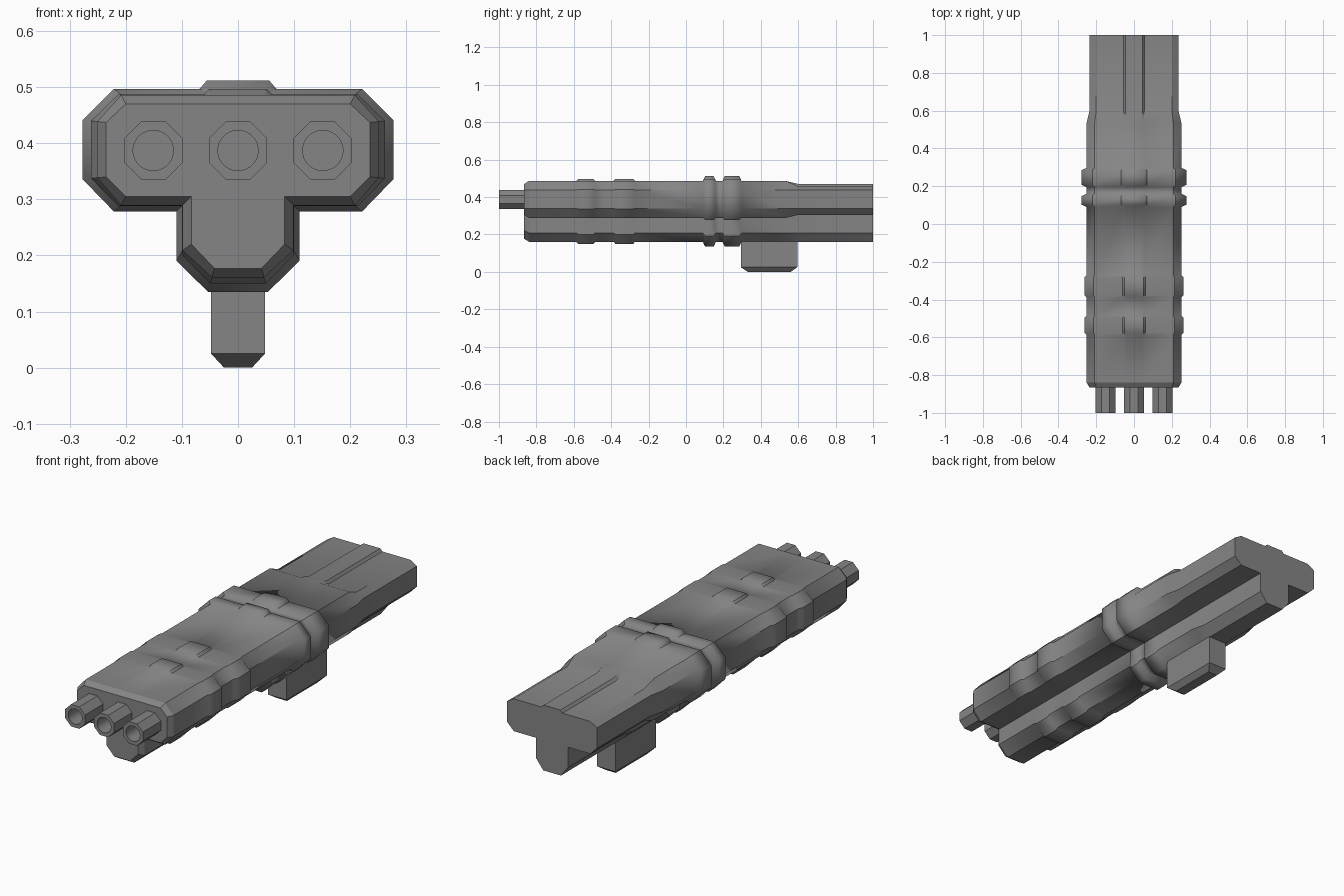
import bpy, bmesh, math

if "Cube" in bpy.data.objects:
    bpy.data.objects.remove(bpy.data.objects["Cube"])

# Dark grey paint shared by all parts
paint = bpy.data.materials.new("dark_grey")
paint.diffuse_color = (.235, .235, .235, 1)
paint.use_nodes = True
paint.node_tree.nodes["Principled BSDF"].inputs["Base Color"].default_value = paint.diffuse_color


def finish(name, bm, blend=False):
    bmesh.ops.remove_doubles(bm, verts=bm.verts, dist=1e-5)
    bmesh.ops.recalc_face_normals(bm, faces=bm.faces)
    if blend:
        # Smooth along the length, crisp along the profile corners and end caps
        for face in bm.faces:
            face.smooth = True
        for e in bm.edges:
            a, b = (v.co.y for v in e.verts)
            across = abs(a - b) < 1e-4 and -.8 < a < .99
            e.smooth = across or e.calc_face_angle(0) < math.radians(25)
    me = bpy.data.meshes.new(name)
    bm.to_mesh(me)
    bm.free()
    me.materials.append(paint)
    ob = bpy.data.objects.new(name, me)
    bpy.context.collection.objects.link(ob)
    return ob


def loft(name, rings, blend=False):
    """Skin a list of equal-length point loops and cap both ends."""
    bm = bmesh.new()
    vs = [[bm.verts.new(p) for p in r] for r in rings]
    n = len(vs[0])
    for a, b in zip(vs, vs[1:]):
        for i in range(n):
            j = (i + 1) % n
            bm.faces.new((a[i], a[j], b[j], b[i]))
    bm.faces.new(vs[0])
    bm.faces.new(vs[-1])
    return finish(name, bm, blend)


def t_section(y, d, top, f, s):
    """T-shaped outline: d = sides and spine, top = upper flats,
    f = inner flats, s = keel bottom."""
    half = [
        (.044 + .27 * d, .47 + d),
        (.044 + .27 * d + .8 * (d - top) + .001, .47 + top),
        (.2 + .5 * d, .47 + top),
        (.235 + d, .437 + .1 * d),
        (.235 + d, .34 - .1 * d),
        (.2 + .5 * d, .305 - f),
        (.083 + f, .305 - f),
        (.083 + f, .22 - .7 * s),
        (.042 + .27 * s, .177 - s),
    ]
    loop = half + [(-x, z) for x, z in reversed(half)]
    return [(x, y, z) for x, z in loop]


# Main housing, with stepped bands along its length
B = .016
sections = [(-.865, 0, 0, 0, 0), (-.84, B, B, B, B)]


def band(y0, y1, d, f, e=.01):
    sections.extend([(y0, B, B, B, B), (y0 + e, d, f, f, d),
                     (y1 - e, d, f, f, d), (y1, B, B, B, B)])


band(-.587, -.485, .027, .017)
band(-.388, -.272, .027, .017)
band(.09, .16, .042, .027, .012)
band(.195, .297, .042, .027, .012)
sections += [(.535, B, B, B, B), (.6, 0, -.012, 0, B), (1, 0, -.012, 0, B)]
loft("housing", [t_section(*s) for s in sections], blend=True)


# Octagonal barrels with round bores
BARREL_Z = .387


def ring(cx, y, r, n, shift):
    return [(cx + r * math.cos(2 * math.pi * (i + shift) / n), y,
             BARREL_Z + r * math.sin(2 * math.pi * (i + shift) / n)) for i in range(n)]


def octagon24(cx, y, flat):
    """Octagon outline sampled at 24 points so it matches the bore."""
    c = ring(cx, y, flat / math.cos(math.pi / 8), 8, .5)
    pts = []
    for i in range(8):
        a, b = c[i - 1], c[i]
        pts += [tuple(a[k] + (b[k] - a[k]) * t / 3 for k in range(3)) for t in range(3)]
    return pts


for label, cx in (("left", -.151), ("middle", 0), ("right", .151)):
    loft("barrel_" + label, [octagon24(cx, -.85, .052), octagon24(cx, -1, .052),
                             ring(cx, -1, .036, 24, -1.5), ring(cx, -.92, .036, 24, -1.5)])


# Mounting foot with bevelled underside
def rect(hx, y0, y1, z):
    return [(-hx, y0, z), (hx, y0, z), (hx, y1, z), (-hx, y1, z)]


loft("mounting_foot", [rect(.025, .33, .56, 0), rect(.048, .293, .595, .025),
                       rect(.048, .293, .595, .18)])
